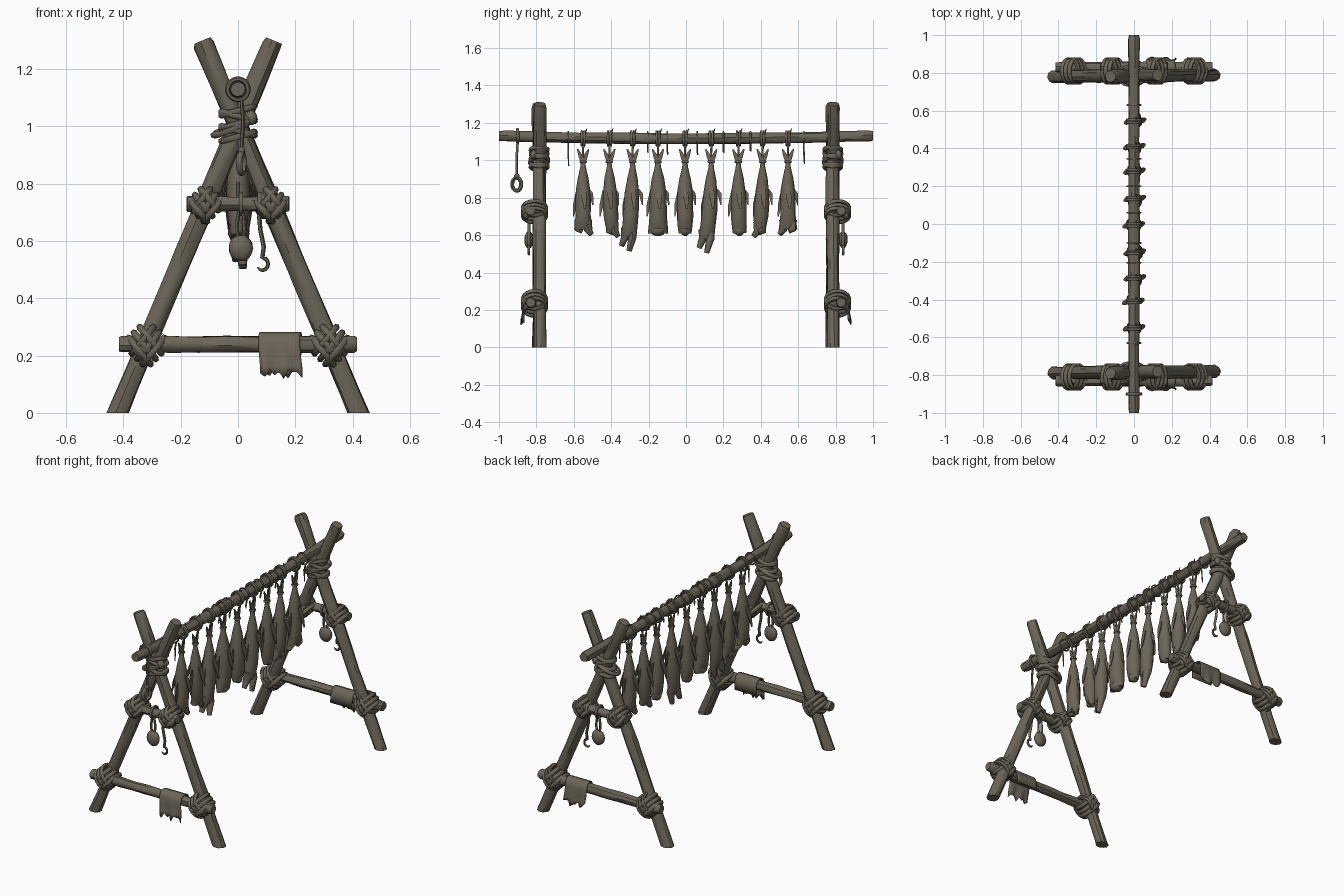
import bpy, bmesh, math, random
from mathutils import Vector

random.seed(4)
cube = bpy.data.objects.get("Cube")
if cube:
    bpy.data.objects.remove(cube)

COLOR = (0.15, 0.13, 0.098, 1)
mat = bpy.data.materials.new("weathered grey brown")
mat.use_nodes = True
mat.diffuse_color = COLOR
mat.node_tree.nodes["Principled BSDF"].inputs["Base Color"].default_value = COLOR


def finish(bm, name, angle=40):
    bmesh.ops.recalc_face_normals(bm, faces=bm.faces)
    me = bpy.data.meshes.new(name)
    bm.to_mesh(me)
    bm.free()
    me.materials.append(mat)
    ob = bpy.data.objects.new(name, me)
    bpy.context.collection.objects.link(ob)
    bpy.ops.object.select_all(action='DESELECT')
    ob.select_set(True)
    bpy.context.view_layer.objects.active = ob
    bpy.ops.object.shade_smooth_by_angle(angle=math.radians(angle))
    return ob


def tube(bm, pts, radii, sides=8, closed=False, ref=None, jitter=0.0):
    """Sweep an elliptical section along a path; radii are numbers or (u, v) pairs."""
    pts = [Vector(p) for p in pts]
    n = len(pts)
    if not isinstance(radii, list):
        radii = [radii] * n
    u = Vector(ref) if ref else None
    rings = []
    for i, p in enumerate(pts):
        a = pts[i - 1] if (i or closed) else p
        b = pts[(i + 1) % n] if (i < n - 1 or closed) else p
        t = (b - a).normalized()
        if u is None:
            u = t.orthogonal()
        u = (u - t * u.dot(t)).normalized()
        v = t.cross(u)
        r = radii[i]
        ru, rv = r if isinstance(r, tuple) else (r, r)
        ring = []
        for k in range(sides):
            w = math.tau * k / sides
            j = 1 + random.uniform(-jitter, jitter)
            ring.append(bm.verts.new(p + (u * ru * math.cos(w) + v * rv * math.sin(w)) * j))
        rings.append(ring)
    for i in range(n if closed else n - 1):
        A, B = rings[i], rings[(i + 1) % n]
        for k in range(sides):
            m = (k + 1) % sides
            bm.faces.new((A[k], A[m], B[m], B[k]))
    if not closed:
        bm.faces.new(rings[0])
        bm.faces.new(rings[-1])


def loop(bm, c, a, b, r=0.011, n=18):
    """Closed rope loop spanned by the half axes a and b."""
    c, a, b = Vector(c), Vector(a), Vector(b)
    tube(bm, [c + a * math.cos(math.tau * i / n) + b * math.sin(math.tau * i / n)
              for i in range(n)], r, 6, True)


def log(name, p, q, r, steps=9, sag=0.0, ground=False):
    """Rough wooden pole with slightly chamfered ends."""
    bm = bmesh.new()
    p, q = Vector(p), Vector(q)
    fr = [0, 0.012] + [i / steps for i in range(1, steps)] + [0.988, 1]
    pts = [p.lerp(q, f) - Vector((0, 0, sag * math.sin(math.pi * f))) for f in fr]
    rad = [r * random.uniform(0.94, 1.06) for _ in fr]
    rad[-1] = r * 0.85
    rad[0] = r if ground else r * 0.85
    tube(bm, pts, rad, 10, jitter=0.06)
    if ground:
        d = (q - p).normalized()
        for v in bm.verts:
            if v.co.z < 0.03:
                v.co -= d * (v.co.z / d.z)
    return finish(bm, name, 35)


def blob(bm, c, size):
    res = bmesh.ops.create_uvsphere(bm, u_segments=12, v_segments=8, radius=1)
    for v in res["verts"]:
        v.co = Vector(c) + Vector([v.co[i] * size[i] * random.uniform(0.95, 1.05) for i in range(3)])


# Ridge pole
log("ridge_pole", (0, -1, 1.13), (0, 1, 1.13), 0.03, 14, sag=0.015)

# End frames
LOW, MID, TOP = 0.24, 0.73, 1.3
for s, end in ((-1, "front"), (1, "back")):
    y, yb = s * 0.785, s * 0.83
    for m, side in ((1, "left"), (-1, "right")):
        log(f"{end}_{side}_leg", (m * 0.42, y + m * 0.004, 0), (m * -0.125, y - m * 0.004, TOP),
            0.035, ground=True)
    log(f"{end}_low_bar", (-0.415, yb, LOW), (0.415, yb, LOW), 0.029)
    log(f"{end}_middle_bar", (-0.18, yb, MID), (0.18, yb, MID), 0.027, 6)

    # Rope lashings on bars and crossing
    bm = bmesh.new()
    for z, size in ((LOW, 1.0), (MID, 0.8)):
        for m in (-1, 1):
            c = Vector((m * (0.42 - 0.545 * z / TOP), s * 0.81, z))
            depth = Vector((0, 0.062, 0))
            for off in (-0.014, 0.006, 0.024):
                across = Vector((0.038, 0, 0.046)) * size
                shift = Vector((off, 0, -off))
                loop(bm, c + shift, across, depth, 0.012)
                across.x *= -1
                shift.x *= -1
                loop(bm, c + shift, across, depth, 0.012)
            blob(bm, c + Vector((m * 0.02, s * 0.045, -0.015)), (0.03, 0.022, 0.03))
    for i, z in enumerate((0.965, 0.985, 1.01, 1.035, 1.055)):
        tilt = 0.016 * (-1) ** i
        loop(bm, (0, y, z), (0.058, 0, tilt), (0, 0.045, 0), 0.012)
    loop(bm, (-0.02, y, 0.995), (0.065, 0, 0.025), (0, 0.048, 0.005), 0.012)
    blob(bm, (0.045, y + s * 0.03, 1.03), (0.022, 0.018, 0.025))
    finish(bm, f"{end}_lashings", 60)

    # Draped ragged cloth
    bm = bmesh.new()
    section = [(-0.038, -0.05), (-0.036, 0), (-0.024, 0.03), (0, 0.04), (0.026, 0.03),
               (0.036, 0), (0.038, -0.04), (0.042, -0.075), (0.045, -0.105)]
    rows = []
    for i in range(10):
        f = i / 9
        row = []
        for k, (dy, dz) in enumerate(section):
            hang = max(0, k - 5)
            wave = 0.003 * hang * math.sin(f * 13)
            drop = (random.uniform(-0.015, 0.02) - 0.015 * (f - 0.5)) if k == len(section) - 1 else 0
            row.append(bm.verts.new((0.075 + 0.145 * f + 0.004 * math.sin(k), yb + s * (dy + wave),
                                     LOW + dz + drop)))
        rows.append(row)
    for A, B in zip(rows, rows[1:]):
        for k in range(len(section) - 1):
            bm.faces.new((A[k], B[k], B[k + 1], A[k + 1]))
    cloth = finish(bm, f"{end}_cloth", 60)
    solid = cloth.modifiers.new("thickness", 'SOLIDIFY')
    solid.thickness = 0.006
    solid.offset = 0

    # Hanging weight and iron hook
    bm = bmesh.new()
    ys = s * 0.84
    loop(bm, (0.01, yb, MID), (0, 0.035, 0), (0, 0, 0.035), 0.008)
    loop(bm, (0.01, ys, 0.65), (0.013, 0, 0), (0, 0, 0.055), 0.007)
    blob(bm, (0.01, ys, 0.575), (0.042, 0.025, 0.046))
    finish(bm, f"{end}_hanging_weight", 60)
    bm = bmesh.new()
    loop(bm, (0.075, yb, MID), (0, 0.035, 0), (0, 0, 0.035), 0.008)
    curve = [(0.085 + 0.02 * math.cos(a), ys, 0.52 - 0.022 * math.sin(a))
             for a in [math.pi * (-0.5 + i / 6) * 1.0 for i in range(9)]]
    tube(bm, [(0.072, ys, 0.71), (0.078, ys, 0.64), (0.09, ys, 0.58)] + curve,
         [0.008] * 5 + [0.007] * 5 + [0.005, 0.002], 6)
    finish(bm, f"{end}_hook", 60)

# Rope with eyelet at the front end of the ridge
bm = bmesh.new()
loop(bm, (0, -0.9, 1.13), (0.036, 0, 0), (0, 0, 0.036), 0.009)
tube(bm, [(0.012, -0.9, 1.1), (0.018, -0.905, 1.02), (0.012, -0.905, 0.91)], 0.007, 6)
loop(bm, (0.012, -0.905, 0.872), (0.008, 0.024, 0), (0, 0, 0.035), 0.011)
blob(bm, (0.012, -0.905, 0.915), (0.013, 0.015, 0.015))
finish(bm, "hanging_eyelet", 60)

# Drying fish: y, bottom, half width, end half width, lean, flap direction
FISH = [(-0.55, 0.63, 0.042, 0.05, 0, 1), (-0.41, 0.62, 0.04, 0.026, 0.015, 1),
        (-0.285, 0.59, 0.042, 0.04, -0.02, -1), (-0.15, 0.61, 0.048, 0.056, 0, 0),
        (-0.005, 0.61, 0.045, 0.034, 0, 0), (0.135, 0.58, 0.042, 0.04, -0.025, -1),
        (0.28, 0.61, 0.042, 0.036, 0.005, 0), (0.41, 0.62, 0.04, 0.026, -0.015, -1),
        (0.545, 0.63, 0.042, 0.05, 0, -1)]
SHAPE = [(0, 0.26), (0.1, 0.36), (0.25, 0.68), (0.42, 0.9), (0.6, 1), (0.78, 0.98)]
for i, (y, bottom, w, tail, lean, flap) in enumerate(FISH):
    bm = bmesh.new()
    x = random.uniform(-0.006, 0.006)
    h = 1.0 - bottom
    path = [(x, y + lean * f * f, 1.0 - h * f) for f, _ in SHAPE]
    rad = [(w * k * 0.95, w * k) for _, k in SHAPE]
    path += [(x, y + lean * 0.9, bottom + 0.03), (x, y + lean, bottom)]
    rad += [(w * 0.75, (w + tail) / 2), (w * 0.45, tail)]
    tube(bm, path, rad, 12, ref=(1, 0, 0), jitter=0.04)
    # forked tail fin
    for d in (-1, 1):
        tube(bm, [(x, y, 0.985), (x, y + d * 0.012, 1.02), (x, y + d * 0.03, 1.06)],
             [(0.011, 0.013), (0.008, 0.014), (0.003, 0.004)], 6, ref=(1, 0, 0))
        # side fins
        tube(bm, [(x + d * w * 0.7, y, 0.86), (x + d * 0.046, y + d * 0.006, 0.8),
                  (x + d * 0.058, y + d * 0.01, 0.74)],
             [(0.006, 0.014), (0.005, 0.016), (0.002, 0.006)], 6, ref=(1, 0, 0))
        tube(bm, [(x, y + d * w * 0.6, 0.84), (x, y + d * w * 1.05, 0.79 + d * 0.03),
                  (x, y + d * (w + 0.01), 0.73 + d * 0.03)],
             [(0.006, 0.014), (0.006, 0.012), (0.002, 0.003)], 6, ref=(1, 0, 0))
    # split ragged ends
    if flap:
        long = 0.075 if bottom < 0.6 else 0.028
        for d in (-1, 1):
            q = y + lean + d * tail * 0.5
            e = long * (0.65 if d == -1 else 1) if long > 0.05 else long * (1 if d == flap else 0.3)
            tube(bm, [(x, q, bottom + 0.05), (x + d * 0.008, q, bottom),
                      (x + d * 0.012, q + flap * 0.02, bottom - e)],
                 [(0.022, 0.022), (0.024, 0.021), (0.014, 0.014)], 8, ref=(1, 0, 0), jitter=0.06)
    else:
        blob(bm, (x, y + lean, bottom + 0.015), (w * 0.75, tail * 0.75, 0.03))
    finish(bm, f"fish_{i + 1}", 50)

    # Binding over the ridge, hook and tail knot
    bm = bmesh.new()
    zc = 1.117
    for off in (-0.007, 0.007):
        loop(bm, (0, y + off, zc), (0.036, 0, 0), (0, 0, 0.038), 0.007, 14)
    tube(bm, [(0.01, y + 0.02, 1.17), (0.012, y + 0.012, 1.15), (0.03, y + 0.004, 1.11),
              (0.01, y, 1.06), (x, y, 1.0)], [0.002, 0.005, 0.006, 0.006, 0.005], 6)
    loop(bm, (x, y, 0.992), (0.015, 0, 0), (0, 0.016, 0), 0.006, 10)
    finish(bm, f"fish_binding_{i + 1}", 60)

# Empty strings along the ridge
bm = bmesh.new()
for y, low in ((-0.63, 0.97), (-0.205, 1.04), (-0.1, 1.03), (0.06, 1.03), (0.2, 1.04), (0.345, 1.05), (0.63, 0.98)):
    loop(bm, (0, y, 1.118), (0.035, 0, 0), (0, 0, 0.035), 0.005, 14)
    tube(bm, [(0.02, y, 1.09), (0.012, y, 1.05), (0.01, y + 0.003, low)], [0.005, 0.005, 0.003], 6)
finish(bm, "ridge_strings", 60)
